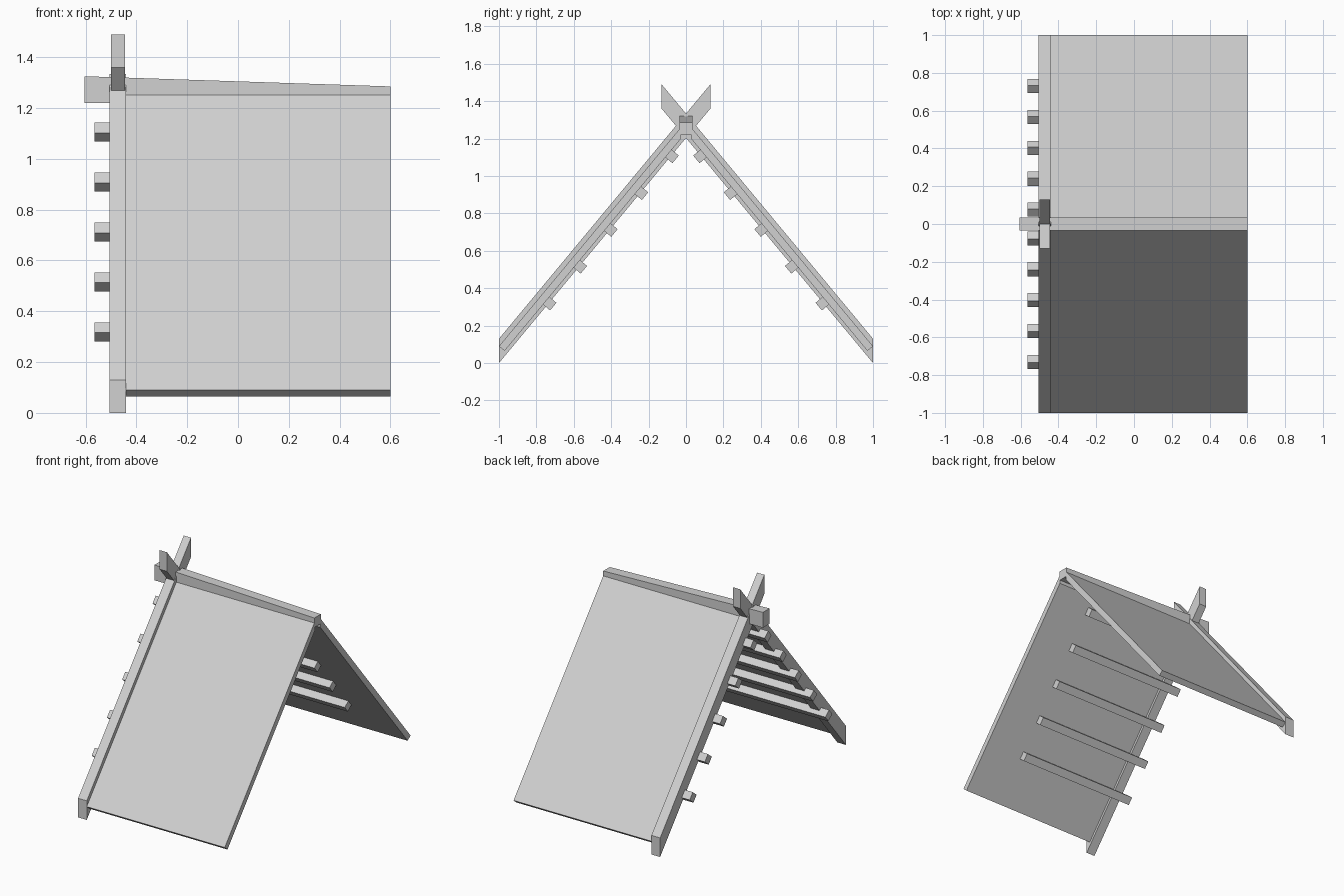
import bpy
import bmesh
from mathutils import Vector

cube = bpy.data.objects.get("Cube")
if cube:
    bpy.data.objects.remove(cube, do_unlink=True)

# One flat grey for the whole roof
grey = bpy.data.materials.new("plain_grey")
grey.use_nodes = True
colour = (0.64, 0.64, 0.64, 1.0)
grey.diffuse_color = colour
grey.node_tree.nodes["Principled BSDF"].inputs["Base Color"].default_value = colour

SLOPE = 1.2035                                # rise of the roof per unit of depth
along = Vector((1.0, SLOPE)).normalized()     # up the slope, in (y, z)
outward = Vector((-along.y, along.x))         # out of the front slope


def prism(name, profile, x0, x1, side=1):
    """Extrude a (y, z) profile along x; side=-1 mirrors it to the back."""
    bm = bmesh.new()
    face = bm.faces.new([bm.verts.new((x0, y * side, z)) for y, z in profile])
    ext = bmesh.ops.extrude_face_region(bm, geom=[face])
    moved = [v for v in ext["geom"] if isinstance(v, bmesh.types.BMVert)]
    bmesh.ops.translate(bm, verts=moved, vec=(x1 - x0, 0, 0))
    bmesh.ops.recalc_face_normals(bm, faces=bm.faces)
    mesh = bpy.data.meshes.new(name)
    bm.to_mesh(mesh)
    bm.free()
    mesh.materials.append(grey)
    obj = bpy.data.objects.new(name, mesh)
    bpy.context.collection.objects.link(obj)
    return obj


def low(y):
    """Height of the lower edge of the gable board."""
    return SLOPE * (y + 1)


def board(y0, y1, thick=0.13):
    """Sloping board with vertical end cuts."""
    return [(y0, low(y0)), (y1, low(y1)),
            (y1, low(y1) + thick), (y0, low(y0) + thick)]


for label, side in (("front", 1), ("back", -1)):
    # Gable board and the horn that continues past the ridge
    prism(label + "_gable_board", board(-1, 0), -0.505, -0.44, side)
    prism(label + "_crossed_horn", board(-0.04, 0.13), -0.5, -0.445, side)

    # Roof panel, square cut at the eave and upright at the ridge
    panel = [(-1, 0.09), (-0.97, 0.065),
             (-0.03, low(-0.03) + 0.029), (-0.03, low(-0.03) + 0.09)]
    prism(label + "_roof_panel", panel, -0.45, 0.6, side)

    # Square battens under the panel
    half = 0.0265
    for i in range(5):
        y = -0.73 + 0.1635 * i
        centre = Vector((y, low(y) - 0.006))
        corners = [centre + along * a * half + outward * b * half
                   for a, b in ((-1, -1), (1, -1), (1, 1), (-1, 1))]
        prism(f"{label}_batten_{i + 1}", corners, -0.565, 0.32, side)

# Ridge beam, its top falling away from the gable
ridge = prism("ridge_beam", [(-0.035, 1.22), (0.035, 1.22),
                             (0.035, 1.325), (-0.035, 1.325)], -0.605, 0.6)
for v in ridge.data.vertices:
    if v.co.x > 0 and v.co.z > 1.3:
        v.co.z = 1.285
